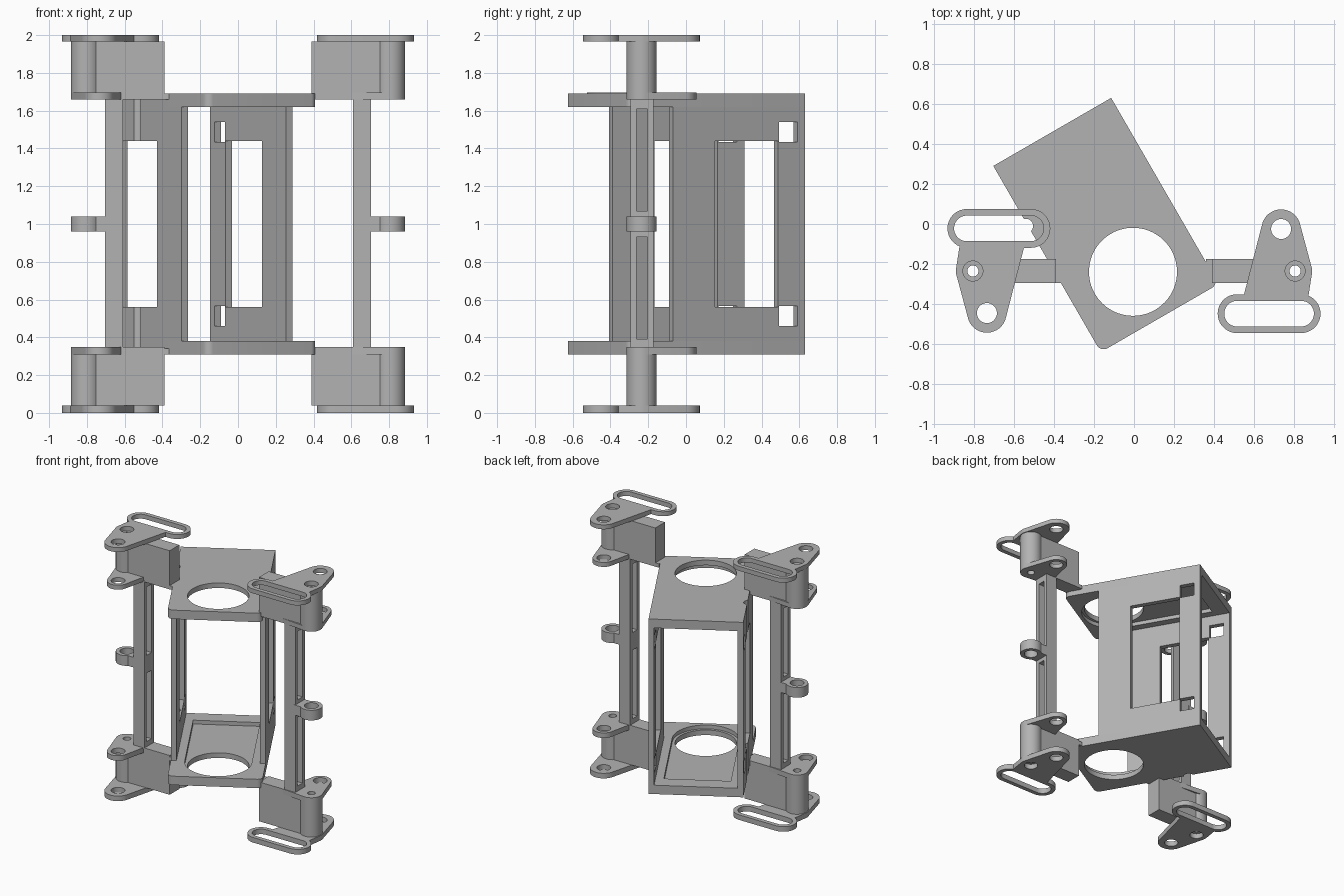
import bpy, bmesh
from math import sin, cos, pi, radians
from mathutils import Matrix, Vector
from mathutils.geometry import convex_hull_2d

if "Cube" in bpy.data.objects:
    bpy.data.objects.remove(bpy.data.objects["Cube"])

grey = bpy.data.materials.new("plain_grey")
grey.use_nodes = True
GREY = (0.45, 0.45, 0.45, 1)
grey.diffuse_color = GREY
grey.node_tree.nodes["Principled BSDF"].inputs["Base Color"].default_value = GREY
parts = []


def arc(x, y, r, a0=0, a1=360, n=36):
    """Points along an arc; a full circle leaves out the repeated end."""
    last = n if a1 - a0 == 360 else n + 1
    angles = [radians(a0 + (a1 - a0) * i / n) for i in range(last)]
    return [(x + r * cos(a), y + r * sin(a)) for a in angles]


def rect(x0, x1, y0, y1):
    return [(x0, y0), (x1, y0), (x1, y1), (x0, y1)]


def hull(points):
    return [points[i] for i in convex_hull_2d([Vector(p) for p in points])]


def extrude(name, loops, z0, z1, frame):
    """Extrude an outline (first loop) with holes (other loops) to a solid."""
    cu = bpy.data.curves.new(name, "CURVE")
    cu.dimensions = "2D"
    cu.fill_mode = "BOTH"
    cu.extrude = (z1 - z0) / 2
    for loop in loops:
        sp = cu.splines.new("POLY")
        sp.points.add(len(loop) - 1)
        for p, q in zip(sp.points, loop):
            p.co = (q[0], q[1], 0, 1)
        sp.use_cyclic_u = True
    tmp = bpy.data.objects.new(name + "_profile", cu)
    bpy.context.collection.objects.link(tmp)
    deps = bpy.context.evaluated_depsgraph_get()
    me = bpy.data.meshes.new_from_object(tmp.evaluated_get(deps))
    bpy.data.objects.remove(tmp)
    bm = bmesh.new()
    bm.from_mesh(me)
    bmesh.ops.remove_doubles(bm, verts=bm.verts, dist=1e-4)
    bmesh.ops.transform(bm, matrix=frame @ Matrix.Translation((0, 0, (z0 + z1) / 2)), verts=bm.verts)
    bmesh.ops.recalc_face_normals(bm, faces=bm.faces)
    bm.to_mesh(me)
    bm.free()
    me.name = name
    me.materials.clear()
    me.materials.append(grey)
    ob = bpy.data.objects.new(name, me)
    bpy.context.collection.objects.link(ob)
    parts.append(ob)
    return ob


# Turned box: end plates with a round opening and a shallow inner recess
box = Matrix.Translation((-0.14, -0.005, 0)) @ Matrix.Rotation(radians(30), 4, "Z")
W, L, R = 0.34, 0.537, 0.04
outline = ([(W, L), (-W, L)] + arc(R - W, R - L, R, 180, 270, 8)
           + arc(W - R, R - L, R, 270, 360, 8))
opening = arc(0, -0.27, 0.22, n=64)
recess = [(0.24, 0.42), (-0.24, 0.42)] + arc(0, -0.27, 0.24, 180, 360, 32)
grooved = []
for name, outer, inner in (("bottom", (0.31, 0.35), (0.35, 0.38)),
                           ("top", (1.65, 1.69), (1.62, 1.65))):
    grooved.append(extrude(name + "_plate", [outline, opening], *outer, box))
    grooved.append(extrude(name + "_plate_rim", [outline, recess], *inner, box))

# Side panels with a window and two small square holes
upright = box @ Matrix(((0, 0, -1, 0), (-1, 0, 0, 0), (0, 1, 0, 0), (0, 0, 0, 1)))
panel = [rect(-L, 0.27, 0.375, 1.625), rect(-0.372, 0.013, 0.56, 1.44),
         rect(-0.49, -0.377, 0.46, 0.565), rect(-0.49, -0.377, 1.435, 1.54)]
extrude("plus_side_panel", panel, -W, 0.04 - W, upright)
grooved.append(extrude("minus_side_panel", panel, W - 0.04, W, upright))

# Upright groove down one side of the box
cutter = extrude("groove_cutter", [arc(-0.54, -0.01, 0.036)], 0.2, 1.8, Matrix())
parts.remove(cutter)
cutter.hide_render = True
for ob in grooved:
    mod = ob.modifiers.new("groove", "BOOLEAN")
    mod.operation = "DIFFERENCE"
    mod.solver = "EXACT"
    mod.object = cutter
deps = bpy.context.evaluated_depsgraph_get()
cut = [(ob, bpy.data.meshes.new_from_object(ob.evaluated_get(deps))) for ob in grooved]
for ob, me in cut:
    ob.modifiers.clear()
    ob.data = me
bpy.data.objects.remove(cutter)

# Hinge brackets, the second one turned half round
HX, AX, AY = -0.805, -0.735, -0.21
hinge_hole = arc(HX, 0, 0.05)
arm_hole = arc(AX, AY, 0.05)
slot_plate = hull(arc(HX, 0, 0.085) + arc(AX, AY, 0.098) + [(-0.87, 0.135), (-0.545, 0.135)])
slot_plate = [slot_plate, hinge_hole, arm_hole]
small_plate = [hull(arc(HX, 0, 0.08) + arc(AX, AY, 0.08) + [(-0.6, 0.06), (-0.62, -0.06)]),
               hinge_hole, arm_hole]


def capsule(r):
    return arc(-0.835, 0.213, r, 90, 270, 18) + arc(-0.515, 0.213, r, -90, 90, 18)


def knuckle(x_end, hole):
    body = arc(HX, 0, 0.08, 48.6, 311.4, 32) + [(x_end, -0.06), (x_end, 0.06)]
    return [body, arc(HX, 0, hole)]


for side, turn in (("minus", 0), ("plus", pi)):
    frame = Matrix.Translation((0, -0.235, 0)) @ Matrix.Rotation(turn, 4, "Z")
    for level, block, cap, small in (
            ("lower", (0.04, 0.35), (0, 0.04), (0.31, 0.35)),
            ("upper", (1.66, 1.965), (1.965, 2), (1.66, 1.695))):
        tag = side + "_" + level
        extrude(tag + "_hinge_block", knuckle(-0.39, 0.028), *block, frame)
        extrude(tag + "_slot_plate", slot_plate, *cap, frame)
        extrude(tag + "_strap_slot", [capsule(0.097), capsule(0.064)], *cap, frame)
        extrude(tag + "_small_plate", small_plate, *small, frame)
        extrude(tag + "_bridge", [rect(-0.6, -0.36, -0.06, 0.06)],
                small[0], small[0] + 0.03, frame)
    extrude(side + "_middle_ring", knuckle(-0.68, 0.05), 0.96, 1.04, frame)

    # Upright bar with two long slots
    bar = [rect(-0.062, 0.058, 0.34, 1.67),
           rect(-0.032, 0.028, 0.39, 0.93), rect(-0.032, 0.028, 1.07, 1.61)]
    along_x = frame @ Matrix(((0, 0, 1, 0), (1, 0, 0, 0), (0, 1, 0, 0), (0, 0, 0, 1)))
    extrude(side + "_upright_bar", bar, -0.705, -0.61, along_x)

# Smooth the round walls, keep the edges crisp
bpy.ops.object.select_all(action="DESELECT")
for ob in parts:
    ob.select_set(True)
bpy.context.view_layer.objects.active = parts[0]
bpy.ops.object.shade_smooth_by_angle(angle=radians(30))
